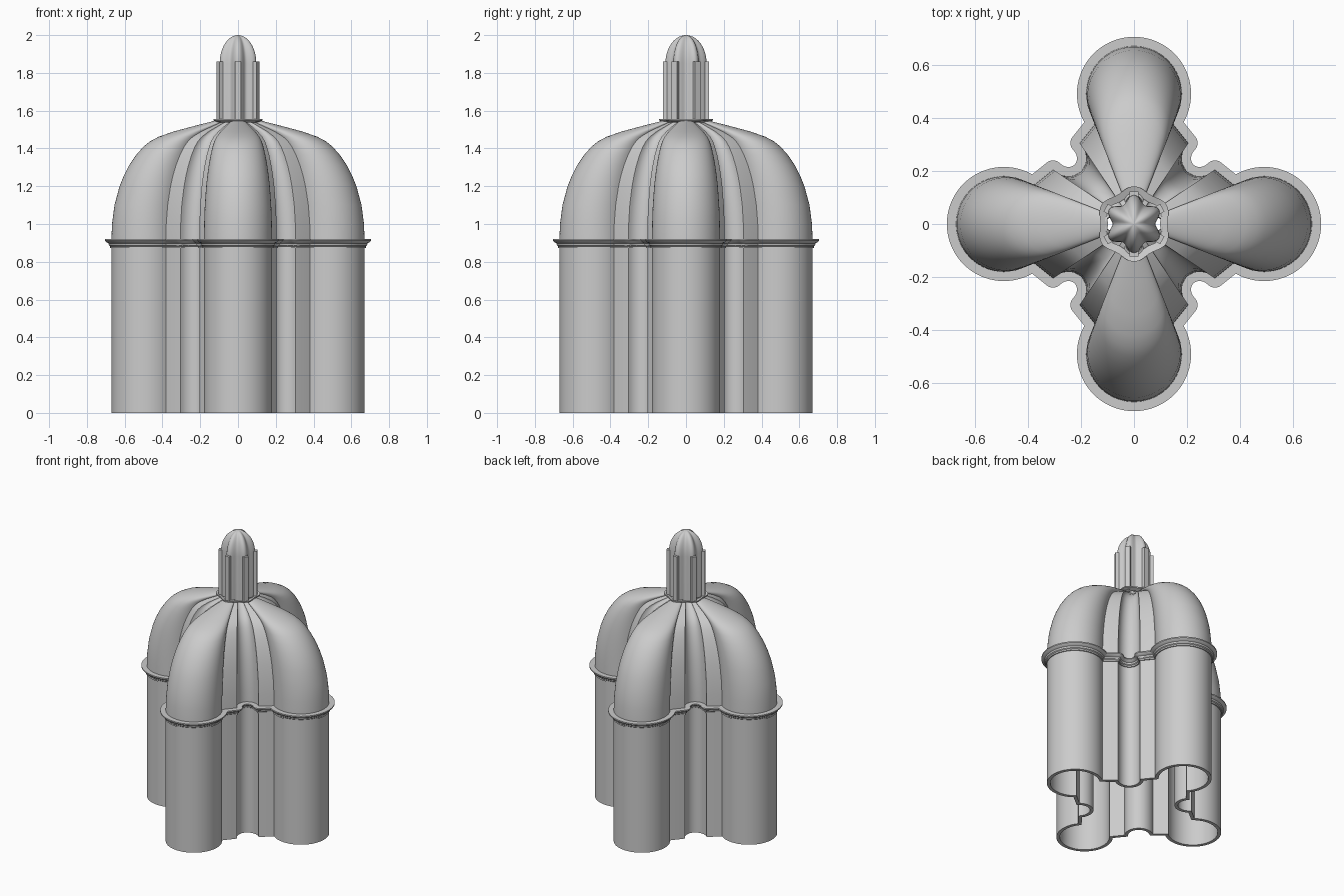
import bpy, bmesh, math
from mathutils import Vector, Matrix

if "Cube" in bpy.data.objects:
    bpy.data.objects.remove(bpy.data.objects["Cube"])

stone = bpy.data.materials.new("pale_grey_stone")
stone.use_nodes = True
stone.diffuse_color = (0.6, 0.6, 0.6, 1)
stone.node_tree.nodes["Principled BSDF"].inputs["Base Color"].default_value = (0.6, 0.6, 0.6, 1)

LOBE, LOBE_R = Vector((0.49, 0)), 0.18      # round bay
EDGE = Vector((0.305, 0.205))               # edge of the corner flute
FLUTE = Vector((0.255, 0.255))              # flute centre
NECK = Vector((0.38, 0.145))                # where the bay meets the corner


def polar(a, r):
    return Vector((math.cos(a) * r, math.sin(a) * r))


def plan(d):
    """Four-lobed outline with fluted corners, offset outward by d."""
    along = (NECK - EDGE).normalized()
    n = Vector((-along.y, along.x))
    u = (FLUTE - EDGE).normalized()
    start, radius = EDGE + n * d, LOBE_R + d
    rel = start - LOBE
    b = rel.dot(along)
    t = -b - math.sqrt(b * b - rel.length_squared + radius ** 2)
    end = start + along * t - LOBE
    stop = math.atan2(end.y, end.x)
    half = [LOBE + polar(stop * i / 24, radius) for i in range(25)]
    a0, a1 = math.atan2(n.y, n.x), math.atan2(u.y, u.x)
    for i in range(6):
        if d >= 0:
            half.append(EDGE + polar(a0 + (a1 - a0) * i / 5, d + 1e-4))
        else:
            half.append(EDGE + (n + u) * d / (1 + n.dot(u)) + along * (0.0005 * (5 - i)))
    flute_r = (FLUTE - EDGE).length - d
    for i in range(1, 9):
        a = math.radians(-45 - 90 * i / 8)
        p = polar(a, flute_r)
        half.append(FLUTE + p - Vector((1, 1)) * 0.006 * math.sin(math.pi / 2 * i / 8))
    quarter = half + [Vector((p.y, p.x)) for p in reversed(half[1:-1])]
    return [Matrix.Rotation(k * math.pi / 2, 2) @ p for k in range(4) for p in quarter]


def star(r, wave, count=96):
    """Six-lobed outline with lobes on the y axis."""
    step = 2 * math.pi / count
    return [polar(i * step, r - wave * math.cos(6 * i * step)) for i in range(count)]


def loft(name, rings, closed=False, cap=False, angle=35):
    """Skin a list of (outline, scale, height) rings."""
    bm = bmesh.new()
    loops = [[bm.verts.new((p.x * s, p.y * s, z)) for p in pts] for pts, s, z in rings]
    pairs = list(zip(loops, loops[1:]))
    if closed:
        pairs.append((loops[-1], loops[0]))
    for low, high in pairs:
        for i in range(len(low)):
            j = (i + 1) % len(low)
            bm.faces.new((low[i], low[j], high[j], high[i]))
    if cap:
        bm.faces.new(loops[-1])
    bmesh.ops.recalc_face_normals(bm, faces=bm.faces)
    return finish(name, bm, angle)


def finish(name, bm, angle=35):
    mesh = bpy.data.meshes.new(name)
    bm.to_mesh(mesh)
    bm.free()
    mesh.materials.append(stone)
    ob = bpy.data.objects.new(name, mesh)
    bpy.context.collection.objects.link(ob)
    bpy.ops.object.select_all(action="DESELECT")
    ob.select_set(True)
    bpy.context.view_layer.objects.active = ob
    bpy.ops.object.shade_smooth_by_angle(angle=math.radians(angle))
    return ob


# Hollow walls
outer, inner = plan(0), plan(-0.022)
loft("walls", [(outer, 1, 0), (outer, 1, 0.92), (inner, 1, 0.92), (inner, 1, 0)], closed=True)

# Gathered dome: the plan shrinks along a curved profile
profile = [(0.67, 0.92), (0.667, 1.0), (0.654, 1.1), (0.627, 1.2), (0.605, 1.255), (0.577, 1.31),
           (0.54, 1.365), (0.5, 1.41), (0.465, 1.438), (0.42, 1.462), (0.34, 1.49),
           (0.22, 1.522), (0.11, 1.55)]
rings = [(outer, r / 0.67, z) for r, z in profile]
rings += [(inner, r / 0.67, z - 0.02 * (z - 0.92) / 0.63) for r, z in reversed(profile)]
loft("dome", rings, closed=True)

# Cornice moulding following the plan
moulding = [(0, 0.872), (0.007, 0.872), (0.007, 0.882), (0.013, 0.887), (0.016, 0.898),
            (0.026, 0.903), (0.035, 0.912), (0.035, 0.92), (0, 0.92)]
loft("cornice", [(plan(d), 1, z) for d, z in moulding], closed=True, angle=30)

# Dished collar under the lantern
collar = star(0.134, 0.008)
loft("lantern_collar", [(collar, 1, 1.548), (collar, 1, 1.556),
                        (collar, 0.78, 1.546), (collar, 0.78, 1.538)], closed=True)

# Ribbed lantern with rounded cap
body = star(0.095, 0.014)
cap = [(body, 1, 1.54), (body, 1, 1.85)]
for k in range(1, 13):
    a = math.radians(88 * k / 12)
    cap.append((body, math.cos(a), 1.85 + 0.15 * math.sin(a)))
loft("lantern", cap, cap=True)

# Six slim piers around the lantern
bm = bmesh.new()
for k in range(6):
    place = (Matrix.Rotation(math.radians(30 + 60 * k), 4, "Z")
             @ Matrix.Translation((0.107, 0, 1.7))
             @ Matrix.Diagonal((0.032, 0.033, 0.32, 1)))
    bmesh.ops.create_cube(bm, size=1, matrix=place)
finish("lantern_piers", bm)
